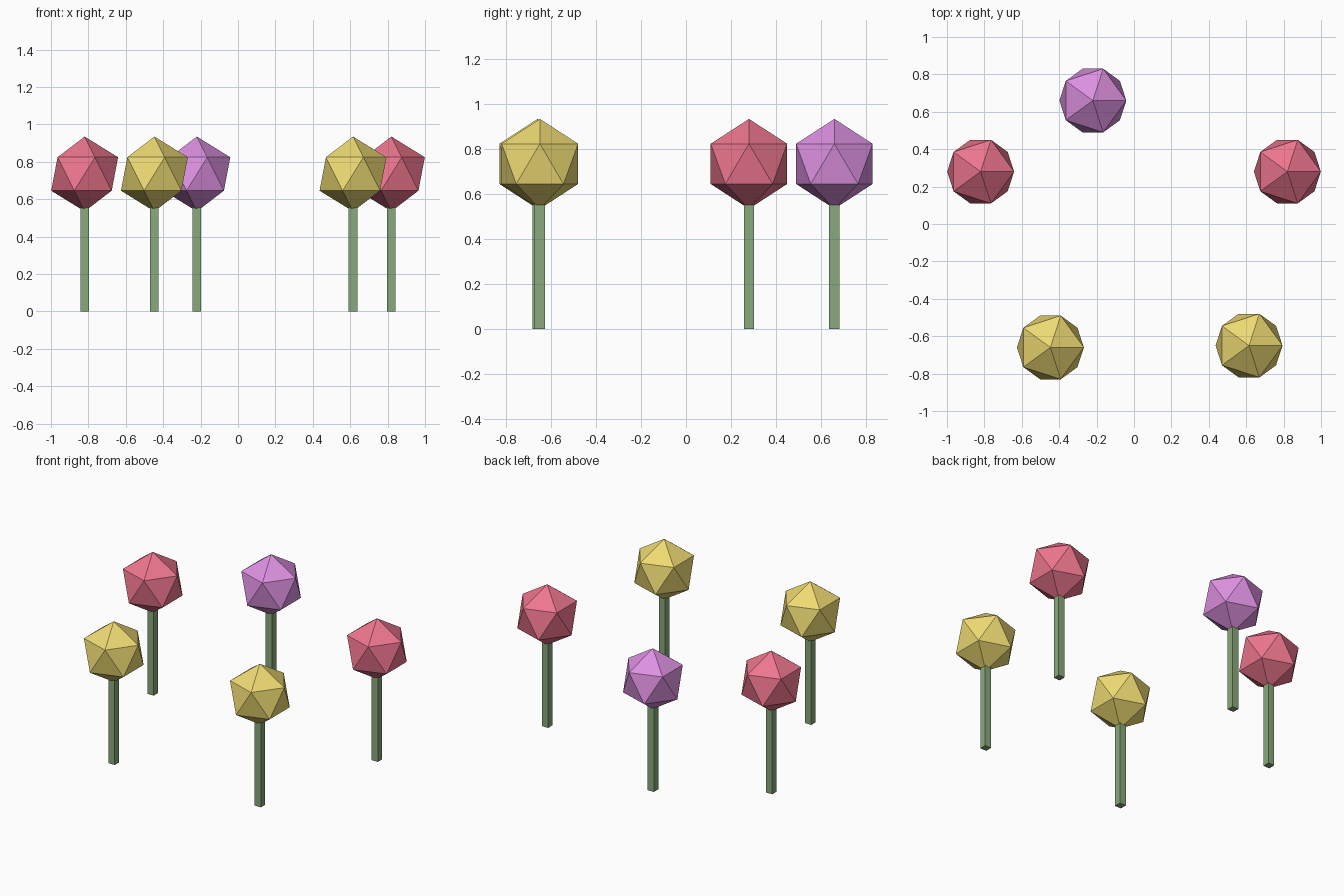
import bpy

if "Cube" in bpy.data.objects:
    bpy.data.objects.remove(bpy.data.objects["Cube"])

HEAD_R, HEAD_Z, STEM_W = 0.2, 0.735, 0.046


def material(name, rgb):
    mat = bpy.data.materials.new(name)
    mat.diffuse_color = (*rgb, 1)
    mat.use_nodes = True
    mat.node_tree.nodes["Principled BSDF"].inputs["Base Color"].default_value = mat.diffuse_color
    return mat


green = material("stem_green", (0.25, 0.4, 0.2))
pink = material("petal_pink", (0.85, 0.18, 0.27))
yellow = material("petal_yellow", (0.85, 0.7, 0.17))
purple = material("petal_purple", (0.72, 0.28, 0.75))


def flower(index, x, y, petal):
    # Square stem, ending inside the bloom
    top = HEAD_Z - HEAD_R + 0.05
    bpy.ops.mesh.primitive_cube_add(size=1, location=(x, y, top / 2))
    stem = bpy.context.object
    stem.name = f"stem_{index}"
    stem.scale = (STEM_W, STEM_W, top)
    stem.data.materials.append(green)
    # Faceted icosahedron bloom
    bpy.ops.mesh.primitive_ico_sphere_add(subdivisions=1, radius=HEAD_R,
                                          location=(x, y, HEAD_Z))
    bloom = bpy.context.object
    bloom.name = f"bloom_{index}"
    bloom.data.materials.append(petal)


# Scattered flower patch
patch = [(-0.82, 0.28, pink), (0.82, 0.28, pink), (-0.22, 0.66, purple),
         (-0.447, -0.66, yellow), (0.615, -0.65, yellow)]
for i, (x, y, petal) in enumerate(patch, 1):
    flower(i, x, y, petal)
